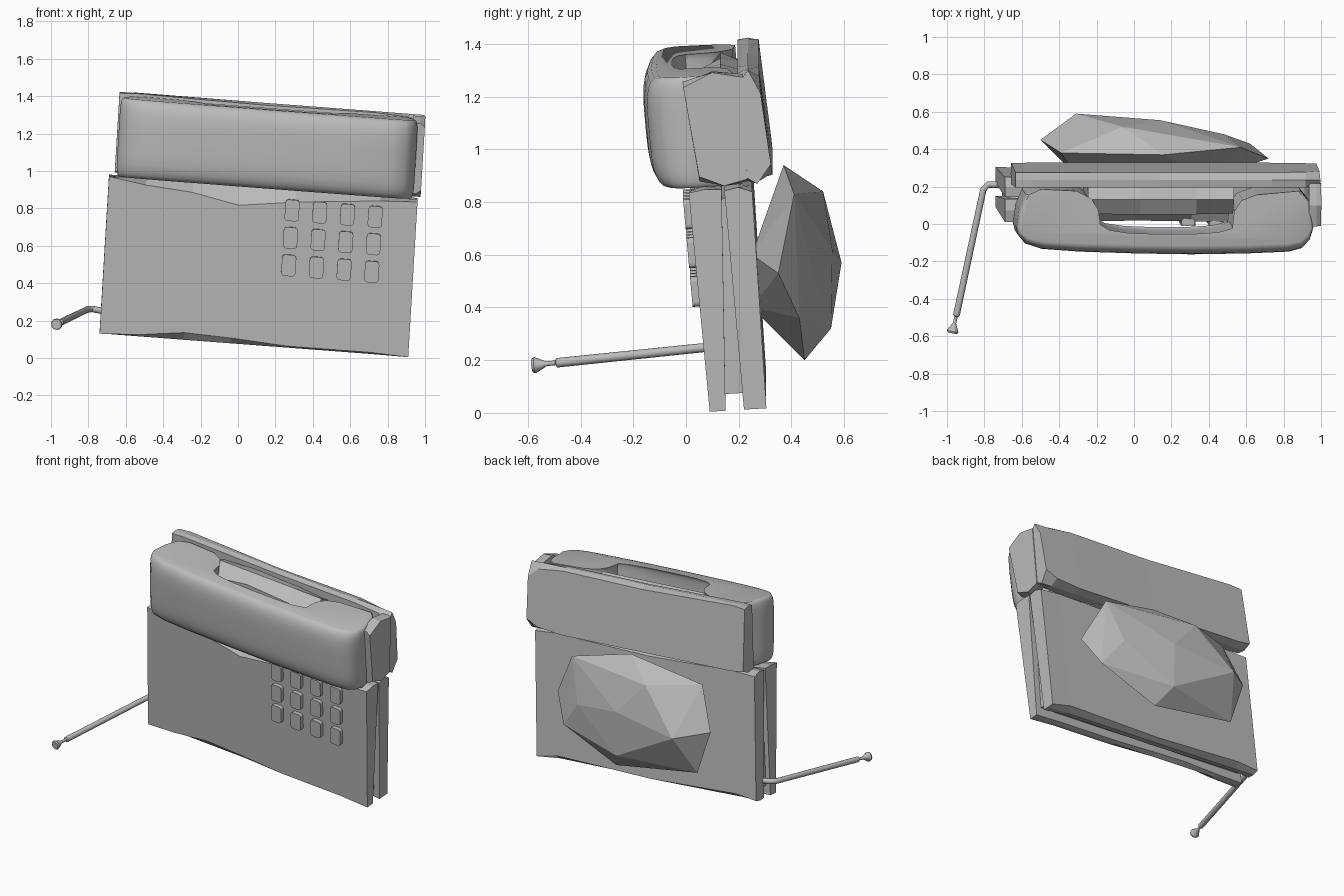
import bpy, bmesh, math
from mathutils import Matrix, Vector

old = bpy.data.objects.get("Cube")
if old:
    bpy.data.objects.remove(old)

grey = bpy.data.materials.new("plain_grey")
grey.use_nodes = True
colour = (0.5, 0.5, 0.5, 1)
grey.diffuse_color = colour
grey.node_tree.nodes["Principled BSDF"].inputs["Base Color"].default_value = colour

# Leaning frame of the telephone: u along its width, v backwards, w upwards
FRAME = Matrix(((1, 0, 0.06, -0.74), (0, 1, -0.09, 0.09),
                (-0.076, 0.06, 1, 0.13), (0, 0, 0, 1)))


def finish(bm, name, lean=True):
    if lean:
        bm.transform(FRAME)
    bmesh.ops.recalc_face_normals(bm, faces=bm.faces)
    mesh = bpy.data.meshes.new(name)
    bm.to_mesh(mesh)
    bm.free()
    mesh.materials.append(grey)
    obj = bpy.data.objects.new(name, mesh)
    bpy.context.collection.objects.link(obj)
    return obj


def smooth(obj, angle):
    bpy.ops.object.select_all(action='DESELECT')
    obj.select_set(True)
    bpy.context.view_layer.objects.active = obj
    bpy.ops.object.shade_smooth_by_angle(angle=math.radians(angle))


def loft(name, rings):
    bm = bmesh.new()
    rows = [[bm.verts.new(p) for p in ring] for ring in rings]
    n = len(rows[0])
    for a, b in zip(rows, rows[1:]):
        for i in range(n):
            j = (i + 1) % n
            bm.faces.new((a[i], a[j], b[j], b[i]))
    bm.faces.new(rows[0])
    bm.faces.new(rows[-1])
    return finish(bm, name)


def box(name, u, v, w, bevel=0.0):
    bm = bmesh.new()
    bmesh.ops.create_cube(bm, size=1)
    for p in bm.verts:
        p.co = [r[0] if c < 0 else r[1] for r, c in zip((u, v, w), p.co)]
    if bevel:
        edges = [e for e in bm.edges if abs(e.verts[0].co.y - e.verts[1].co.y) > 0.01]
        bmesh.ops.bevel(bm, geom=edges, offset=bevel, segments=3, profile=0.5, affect='EDGES')
    return finish(bm, name)


def slab(name, low, high, w0, w1, stations, flip=False):
    """Dented plate; low and high are the v ranges at its bottom and top.
    Each station is u, bottom dent, top dent."""
    rings = []
    for u, c, d in stations:
        (a0, b0), (a1, b1) = (low, high)
        if flip:
            a0, b0, a1, b1 = b0, a0, b1, a1
        m0, m1 = (a0 + b0) / 2, (a1 + b1) / 2
        rings.append([(u, a0, w0 + c), (u, a1, w1 - d), (u, m1, w1),
                      (u, b1, w1 - d / 2), (u, b0, w0 + c / 2), (u, m0, w0)])
    return loft(name, rings)


# Base: two dented plates around a recessed core
slab("base_front_plate", (0, 0.06), (-0.005, 0.12), 0, 0.84,
     [(0, 0, 0), (0.2, 0.01, 0.03), (0.45, 0.04, 0.05), (0.7, 0.03, 0.1),
      (1.0, 0.01, 0.06), (1.45, 0.01, 0.02), (1.65, 0, 0.01)])
slab("base_back_plate", (0.13, 0.215), (0.13, 0.235), 0, 0.84,
     [(0, 0.01, 0.02), (0.15, 0.03, 0.01), (0.8, 0.01, 0.03),
      (1.5, 0.03, 0.01), (1.65, 0, 0.02)], flip=True)
box("base_core", (0.03, 1.61), (0.04, 0.18), (0.06, 0.8))

# Cradle behind the handset
slab("cradle_back", (0.2, 0.315), (0.22, 0.3), 0.85, 1.28,
     [(0.03, 0.02, 0.01), (0.12, 0.01, 0.0), (0.8, 0.01, 0.02),
      (1.4, 0.01, 0.01), (1.58, 0.03, 0.03), (1.66, 0.07, 0.09)], flip=True)
slab("cradle_middle", (0.06, 0.24), (0.07, 0.24), 0.84, 1.26,
     [(0.42, 0.02, 0.08), (0.7, 0.02, 0.04), (1.0, 0.02, 0.06), (1.2, 0.02, 0.1)])
slab("cradle_end", (0.04, 0.22), (0.01, 0.24), 0.85, 1.28,
     [(1.6, 0.02, 0.04), (1.64, 0.02, 0.03), (1.665, 0.04, 0.05)])

# Handset: plan outline stacked upwards with a rounded front
outline = [(-0.64, 0), (-0.625, 0.1), (-0.59, 0.18), (-0.52, 0.21), (-0.33, 0.2),
           (-0.25, 0.16), (-0.21, 0.1), (-0.2, 0.02), (-0.15, -0.015), (-0.05, -0.04),
           (0.1, -0.05), (0.3, -0.05), (0.44, -0.035), (0.52, 0), (0.53, 0.09),
           (0.57, 0.15), (0.65, 0.18), (0.88, 0.2), (0.93, 0.14), (0.95, 0),
           (0.93, -0.07), (0.89, -0.115), (0.82, -0.135), (0.6, -0.145), (0.3, -0.15),
           (0, -0.145), (-0.3, -0.135), (-0.5, -0.12), (-0.59, -0.09), (-0.63, -0.04)]
rings = []
STEPS = 14
for i in range(STEPS + 1):
    t = -math.cos(math.pi * i / STEPS)
    squeeze = 0.6 + 0.4 * (1 - t ** 4) ** 0.5
    width = 0.98 + 0.02 * (1 - t ** 8) ** 0.5
    rings.append([(0.832 + (x - 0.155) * width, y * squeeze if y < 0 else y,
                   1.055 + 0.21 * t) for x, y in outline])
smooth(loft("handset", rings), 40)

# Keypad: rounded keys in a grid
for row in range(3):
    for col in range(4):
        u, w = 0.985 + 0.148 * col, 0.735 - 0.147 * row
        box(f"key_{row + 1}_{col + 1}", (u - 0.038, u + 0.038), (-0.03, 0.02),
            (w - 0.057, w + 0.057), 0.018)

# Faceted lump on the back
bm = bmesh.new()
corners = [(0.72, 0.35, 0.53), (-0.5, 0.45, 0.61), (-0.4, 0.45, 0.31), (0.21, 0.45, 0.2),
           (0.62, 0.43, 0.36), (0.57, 0.41, 0.83), (0.156, 0.37, 0.94), (-0.39, 0.38, 0.88),
           (-0.31, 0.59, 0.57), (0.14, 0.55, 0.32), (0.14, 0.555, 0.62), (0.48, 0.48, 0.55),
           (-0.06, 0.52, 0.84), (-0.3, 0.25, 0.6), (0.4, 0.25, 0.6), (0.1, 0.25, 0.4)]
verts = [bm.verts.new(p) for p in corners]
hull = bmesh.ops.convex_hull(bm, input=verts)
bmesh.ops.delete(bm, geom=[g for g in hull["geom_interior"] if isinstance(g, bmesh.types.BMVert)],
                 context='VERTS')
finish(bm, "back_lump", lean=False)

# Aerial: round rod with a bend, thin neck and flared tip
path = [(-0.71, 0.21, 0.25, 0.017), (-0.78, 0.21, 0.262, 0.017), (-0.805, 0.185, 0.26, 0.017),
        (-0.815, 0.14, 0.255, 0.017), (-0.95, -0.49, 0.19, 0.018), (-0.951, -0.495, 0.19, 0.009),
        (-0.96, -0.53, 0.186, 0.009), (-0.969, -0.572, 0.181, 0.031), (-0.971, -0.582, 0.18, 0.027)]
bm = bmesh.new()
SIDES = 12
rows = []
for i, p in enumerate(path):
    here = Vector(p[:3])
    along = Vector(path[min(i + 1, len(path) - 1)][:3]) - Vector(path[max(i - 1, 0)][:3])
    side = along.cross(Vector((0, 0, 1))).normalized()
    up = side.cross(along).normalized()
    rows.append([bm.verts.new(here + p[3] * (side * math.cos(a) + up * math.sin(a)))
                 for a in (math.tau * k / SIDES for k in range(SIDES))])
for a, b in zip(rows, rows[1:]):
    for k in range(SIDES):
        j = (k + 1) % SIDES
        bm.faces.new((a[k], a[j], b[j], b[k]))
bm.faces.new(rows[0])
bm.faces.new(rows[-1])
smooth(finish(bm, "aerial", lean=False), 40)
